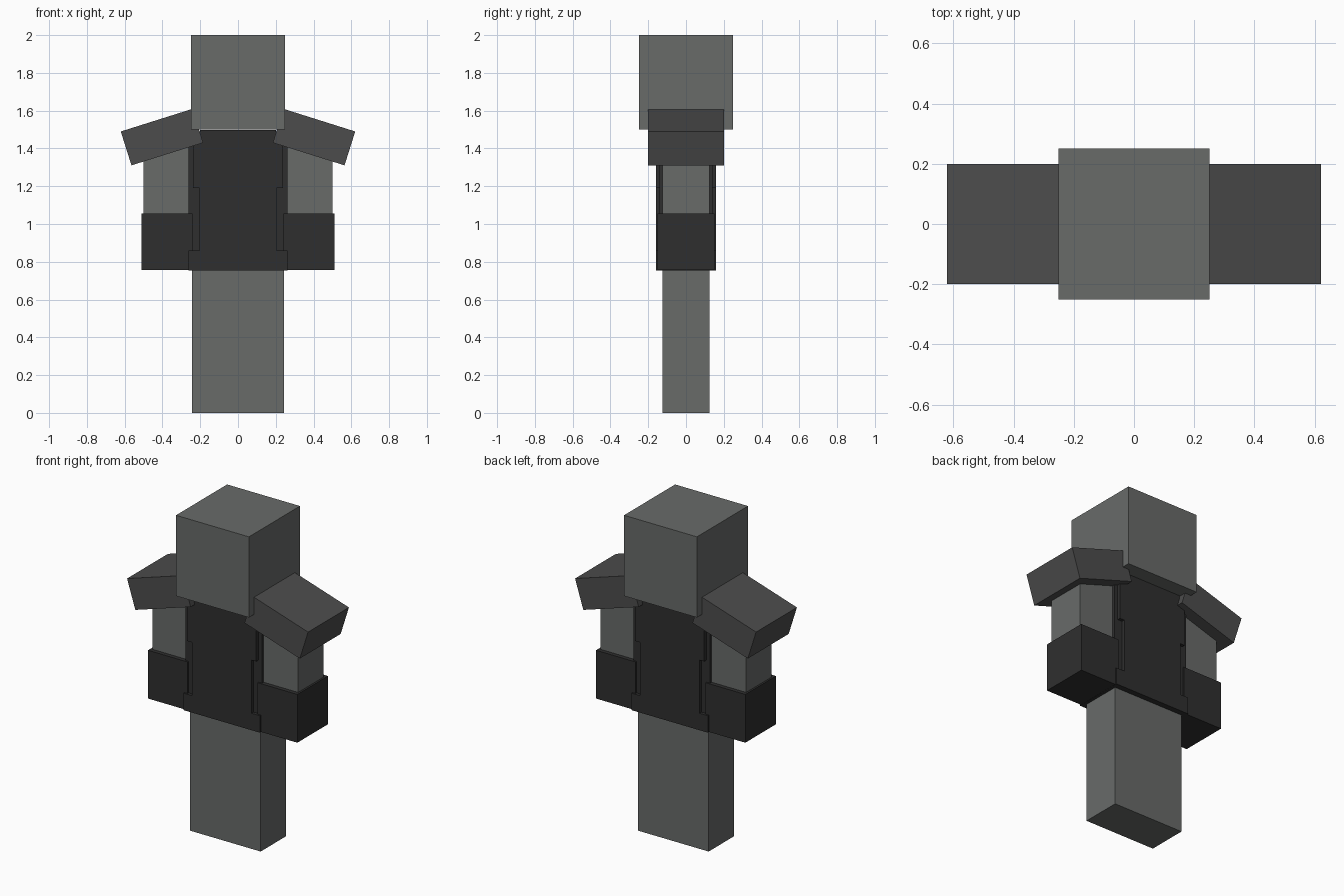
import bpy
import bmesh
import math
from mathutils import Matrix

if "Cube" in bpy.data.objects:
    bpy.data.objects.remove(bpy.data.objects["Cube"])


def material(name, value):
    m = bpy.data.materials.new(name)
    m.diffuse_color = (*value, 1)
    m.use_nodes = True
    m.node_tree.nodes["Principled BSDF"].inputs["Base Color"].default_value = m.diffuse_color
    return m


GREY = material("mid grey", (0.138, 0.145, 0.141))
SHOULDER = material("dark grey", (0.073, 0.073, 0.073))
BLACK = material("near black", (0.028, 0.028, 0.028))


def finish(name, bm, mat):
    bmesh.ops.recalc_face_normals(bm, faces=bm.faces)
    mesh = bpy.data.meshes.new(name)
    bm.to_mesh(mesh)
    bm.free()
    mesh.materials.append(mat)
    obj = bpy.data.objects.new(name, mesh)
    bpy.context.collection.objects.link(obj)
    return obj


def box(name, x, y, z, mat, tilt=0):
    """Box from (min, max) ranges, tilted about the y axis through its centre."""
    ranges = (x, y, z)
    size = [b - a for a, b in ranges]
    centre = [(a + b) / 2 for a, b in ranges]
    bm = bmesh.new()
    bmesh.ops.create_cube(bm, size=1, matrix=Matrix.Translation(centre)
                          @ Matrix.Rotation(tilt, 4, 'Y')
                          @ Matrix.Diagonal((*size, 1)))
    return finish(name, bm, mat)


# Head and joined legs
box("head", (-0.25, 0.25), (-0.25, 0.25), (1.5, 2.0), GREY)
box("legs", (-0.243, 0.243), (-0.125, 0.125), (0, 0.80), GREY)

# Tunic under the armour
box("tunic", (-0.262, 0.262), (-0.14, 0.14), (0.757, 1.49), BLACK)

# Armour: stepped outline, wide at the belt and chest, narrow at the waist
half = [(0.262, 0.755), (0.262, 0.86), (0.205, 0.86), (0.205, 1.19),
        (0.237, 1.19), (0.237, 1.44), (0.2, 1.44), (0.2, 1.498)]
outline = half + [(-x, z) for x, z in reversed(half)]
bm = bmesh.new()
face = bm.faces.new([bm.verts.new((x, -0.16, z)) for x, z in outline])
extruded = bmesh.ops.extrude_face_region(bm, geom=[face])["geom"]
bmesh.ops.translate(bm, vec=(0, 0.32, 0),
                    verts=[v for v in extruded if isinstance(v, bmesh.types.BMVert)])
finish("body_armour", bm, BLACK)

# Arms, cuffs and sloping shoulder guards
for side, s in (("left", -1), ("right", 1)):
    def span(a, b):
        return tuple(sorted((s * a, s * b)))
    box(side + "_arm", span(0.25, 0.5), (-0.125, 0.125), (0.78, 1.47), GREY)
    box(side + "_cuff", span(0.24, 0.512), (-0.15, 0.15), (0.756, 1.055), BLACK)
    box(side + "_shoulder_guard", span(0.2035, 0.6015), (-0.2, 0.2),
        (1.366, 1.554), SHOULDER, s * math.radians(17.5))
